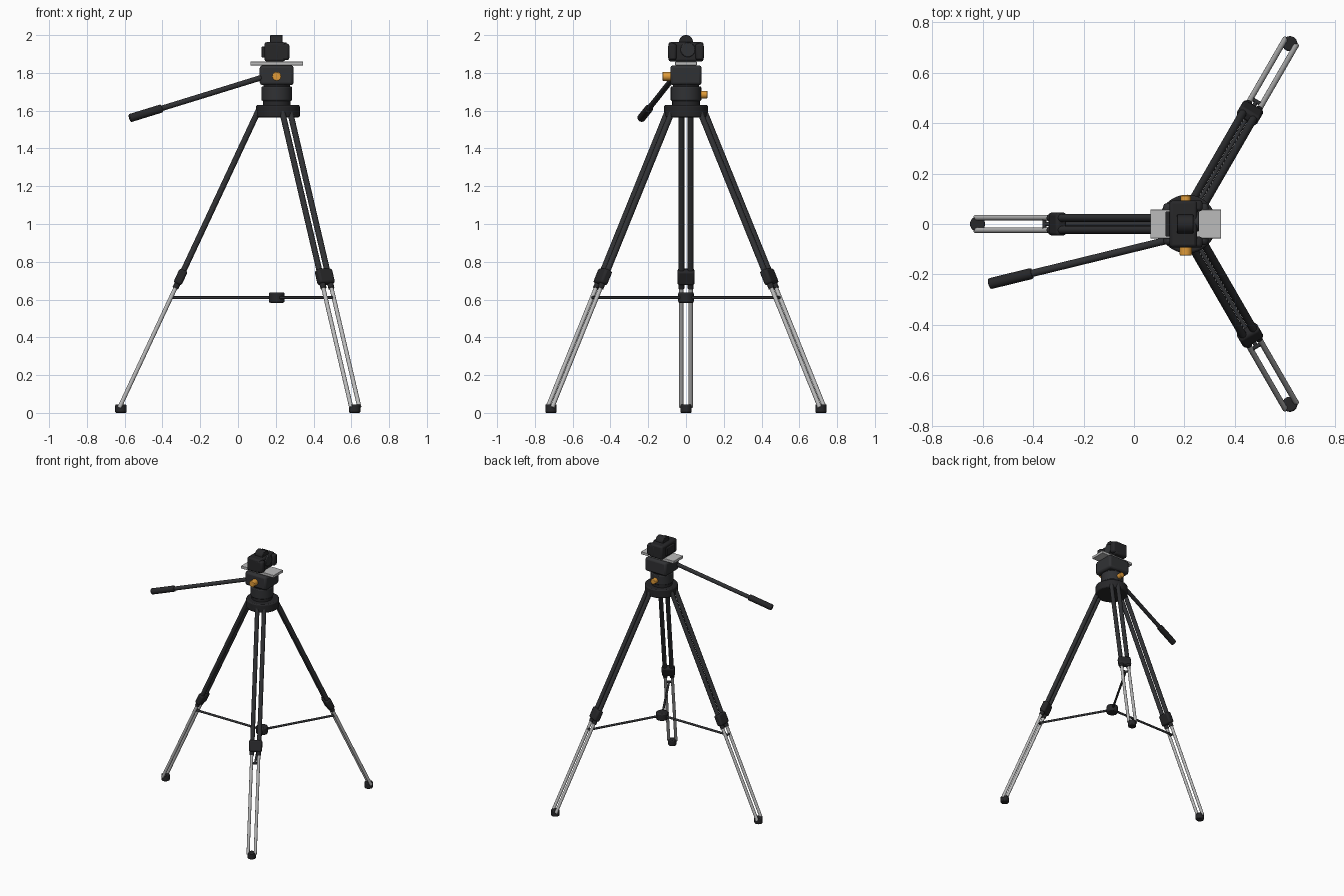
import bpy, math
from mathutils import Vector, Matrix

if "Cube" in bpy.data.objects:
    bpy.data.objects.remove(bpy.data.objects["Cube"])

CX = 0.205  # tripod axis


def material(name, rgb):
    m = bpy.data.materials.new(name)
    m.diffuse_color = (*rgb, 1)
    m.use_nodes = True
    m.node_tree.nodes["Principled BSDF"].inputs["Base Color"].default_value = m.diffuse_color
    return m


BLACK = material("black_plastic", (0.02, 0.02, 0.022))
DARK = material("dark_metal", (0.03, 0.031, 0.034))
SILVER = material("silver_metal", (0.5, 0.5, 0.5))
ORANGE = material("orange_knob", (0.75, 0.33, 0.04))


def finish(ob, name, mat, bevel):
    ob.name = name
    ob.data.materials.append(mat)
    bpy.ops.object.shade_smooth_by_angle(angle=math.radians(35))
    if bevel:
        mod = ob.modifiers.new("bevel", "BEVEL")
        mod.width, mod.segments = bevel, 2
        mod.limit_method = "ANGLE"
        mod.angle_limit = math.radians(40)
    return ob


def rod(name, a, b, r, mat, bevel=0.0, sides=24):
    """Cylinder from point a to point b."""
    a, b = Vector(a), Vector(b)
    d = b - a
    bpy.ops.mesh.primitive_cylinder_add(vertices=sides, radius=r, depth=d.length)
    ob = bpy.context.object
    ob.matrix_world = Matrix.Translation((a + b) / 2) @ d.to_track_quat("Z", "Y").to_matrix().to_4x4()
    return finish(ob, name, mat, bevel)


def box(name, lo, hi, mat, bevel=0.0):
    """Box between two opposite corners."""
    lo, hi = Vector(lo), Vector(hi)
    bpy.ops.mesh.primitive_cube_add(size=1, location=(lo + hi) / 2)
    ob = bpy.context.object
    s = hi - lo
    for v in ob.data.vertices:
        v.co = Vector((v.co.x * s.x, v.co.y * s.y, v.co.z * s.z))
    return finish(ob, name, mat, bevel)


def disc(name, x, z0, z1, r, mat, bevel=0.0, sides=32):
    return rod(name, (x, 0, z0), (x, 0, z1), r, mat, bevel, sides)


# Legs: paired tubes, clamp, foot and brace arm
for i, ang in enumerate((180, 60, -60)):
    t = math.radians(ang)
    out = Vector((math.cos(t), math.sin(t), 0))
    side = Vector((-math.sin(t), math.cos(t), 0))

    def at(z, s=0.0):
        """Point on the leg axis at height z, offset sideways by s."""
        r = 0.097 + 0.468 * (1.6 - z)
        return Vector((CX, 0, z)) + out * r + side * s

    for s in (-1, 1):
        rod(f"upper_leg_tube_{i}", at(1.6, s * 0.024), at(0.70, s * 0.024), 0.0155, DARK)
        rod(f"lower_leg_tube_{i}", at(0.75, s * 0.025), at(0.03, s * 0.025), 0.011, SILVER)
        rod(f"leg_collar_{i}", at(0.70, s * 0.024), at(0.66, s * 0.024), 0.016, BLACK)

    clamp = box(f"leg_clamp_{i}", (-0.023, -0.046, -0.042), (0.023, 0.046, 0.042), BLACK, 0.012)
    up = (at(1.6) - at(0.0)).normalized()
    rot = Matrix((side.cross(up), side, up)).transposed()
    clamp.matrix_world = Matrix.Translation(at(0.72)) @ rot.to_4x4()

    foot = Vector((CX, 0, 0)) + out * 0.825
    rod(f"foot_{i}", foot, foot + Vector((0, 0, 0.045)), 0.03, BLACK, 0.006)
    rod(f"brace_arm_{i}", (CX, 0, 0.61), at(0.61), 0.008, DARK, sides=12)
    rod(f"brace_pin_{i}", at(0.61, -0.028), at(0.61, 0.028), 0.008, DARK, sides=12)

disc("brace_hub", CX, 0.583, 0.638, 0.042, BLACK, 0.008)

# Head stack
disc("leg_crown", CX + 0.006, 1.565, 1.63, 0.116, BLACK, 0.008, 48)
disc("pan_ring", CX, 1.62, 1.66, 0.073, BLACK)
disc("pan_base", CX, 1.652, 1.728, 0.081, DARK, 0.006, 48)
disc("tilt_neck", CX, 1.72, 1.75, 0.07, BLACK)
box("tilt_head", (CX - 0.09, -0.083, 1.735), (CX + 0.09, 0.083, 1.84), DARK, 0.015)
box("mounting_plate", (0.065, -0.057, 1.84), (0.345, 0.057, 1.86), SILVER, 0.002)
rod("tilt_knob", (CX, -0.07, 1.782), (CX, -0.125, 1.782), 0.024, ORANGE, 0.004)
rod("pan_knob", (CX, 0.06, 1.685), (CX, 0.114, 1.685), 0.02, ORANGE, 0.004)

# Pan handle
start, end = Vector((0.15, -0.06, 1.783)), Vector((-0.573, -0.237, 1.56))
rod("pan_handle", start, end, 0.0145, DARK)
rod("handle_grip", start.lerp(end, 0.765), end, 0.022, BLACK, 0.006)

# Camera
box("camera_body", (0.14, -0.093, 1.86), (0.25, 0.093, 1.963), BLACK, 0.012)
for s in (-1, 1):
    a, b = sorted((s * 0.05, s * 0.094))
    box("camera_grip", (0.2, a, 1.868), (0.272, b, 1.955), BLACK, 0.012)
rod("camera_lens", (0.23, 0.01, 1.923), (0.258, 0.01, 1.923), 0.039, DARK, 0.004, 32)
rod("viewfinder_hump", (0.17, 0, 1.963), (0.236, 0, 1.963), 0.037, BLACK, 0.003, 32)
box("camera_screen", (0.125, -0.05, 1.882), (0.15, 0.05, 1.94), BLACK, 0.004)
